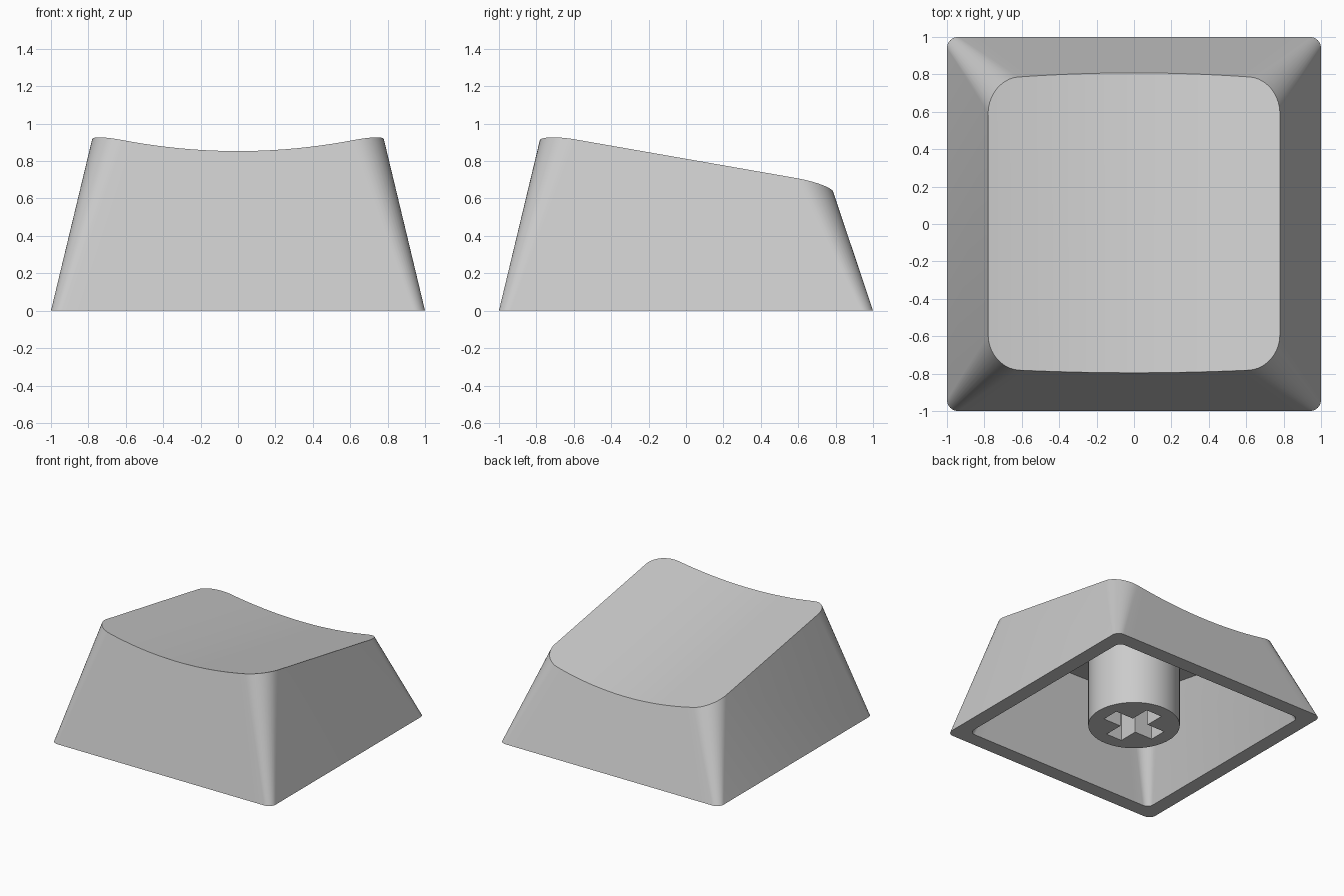
import bpy, bmesh, math
from mathutils import Vector

cube = bpy.data.objects.get("Cube")
if cube:
    bpy.data.objects.remove(cube, do_unlink=True)

HEIGHT, SLOPE, DEPTH, TOP_HALF = 0.812, 0.175, 0.098, 0.78
INNER = 0.88

grey = bpy.data.materials.new("light grey plastic")
grey.use_nodes = True
colour = (0.6, 0.6, 0.6, 1)
grey.diffuse_color = colour
grey.node_tree.nodes["Principled BSDF"].inputs["Base Color"].default_value = colour


def rounded_ring(hx, hy, r, height, corner=10, edge=20):
    """Rounded rectangle: a front chain from right to left, then the back chain mirrored."""
    arc = [(hx - r + r * math.sin(a), -hy + r - r * math.cos(a))
           for a in (math.pi / 2 * i / corner for i in range(corner + 1))]
    mid = [((hx - r) * (2 * i / edge - 1), -hy) for i in range(1, edge)]
    front = [(-x, y) for x, y in reversed(arc)] + mid + arc
    ring = front + [(x, -y) for x, y in reversed(front)]
    return [Vector((x, y, height(x, y))) for x, y in ring]


def ground(x, y):
    return 0


def tilted(x, y):
    return HEIGHT - SLOPE * y


def dish(x, y):
    return tilted(x, y) - DEPTH + DEPTH * (x / TOP_HALF) ** 2


def trim(base, top):
    """Slide a wall's top point down the wall until it meets the dished surface."""
    p = top.copy()
    for _ in range(12):
        p = base + (p - base) * (dish(p.x, p.y) / p.z)
    return p


def finish(obj):
    obj.data.materials.clear()
    obj.data.materials.append(grey)
    bpy.ops.object.select_all(action='DESELECT')
    obj.select_set(True)
    bpy.context.view_layer.objects.active = obj
    bpy.ops.object.shade_smooth_by_angle(angle=math.radians(30))


# Key cap: outer wall, dished top, bottom rim, and a smaller hollow of the same form
base = rounded_ring(1, 1, 0.06, ground)
top = [trim(b, t) for b, t in zip(base, rounded_ring(TOP_HALF, 0.773, 0.18, tilted))]
rim = [p * INNER for p in base]
ceiling = [p * INNER for p in top]

bm = bmesh.new()
loops = [[bm.verts.new(p) for p in ring] for ring in (top, base, rim, ceiling)]
n = len(base)
for a, b in zip(loops, loops[1:]):
    for i in range(n):
        j = (i + 1) % n
        bm.faces.new((a[i], b[i], b[j], a[j]))
for t in (loops[0], loops[3]):
    for i in range(n // 2 - 1):
        bm.faces.new((t[i], t[i + 1], t[n - 2 - i], t[n - 1 - i]))
bmesh.ops.recalc_face_normals(bm, faces=bm.faces)
mesh = bpy.data.meshes.new("key_cap")
bm.to_mesh(mesh)
bm.free()
cap = bpy.data.objects.new("key_cap", mesh)
bpy.context.collection.objects.link(cap)
finish(cap)

# Stem: cylinder whose upper end follows the tilt of the cap
bpy.ops.mesh.primitive_cylinder_add(vertices=64, radius=0.345, depth=0.67)
stem = bpy.context.object
stem.name = "stem"
for v in stem.data.vertices:
    v.co.z = 0.67 - SLOPE * v.co.y if v.co.z > 0 else 0

# Cross-shaped socket in the stem
cutters = []
for sx, sy in ((0.47, 0.145), (0.145, 0.47)):
    bpy.ops.mesh.primitive_cube_add(size=1, location=(0, 0, 0.17))
    cutter = bpy.context.object
    cutter.name = "socket_cutter"
    cutter.scale = (sx, sy, 0.54)
    cutter.hide_render = True
    cutters.append(cutter)
bpy.context.view_layer.objects.active = stem
for cutter in cutters:
    mod = stem.modifiers.new("socket", 'BOOLEAN')
    mod.operation = 'DIFFERENCE'
    mod.solver = 'EXACT'
    mod.object = cutter
    bpy.ops.object.modifier_apply(modifier=mod.name)
for cutter in cutters:
    bpy.data.objects.remove(cutter, do_unlink=True)
finish(stem)
